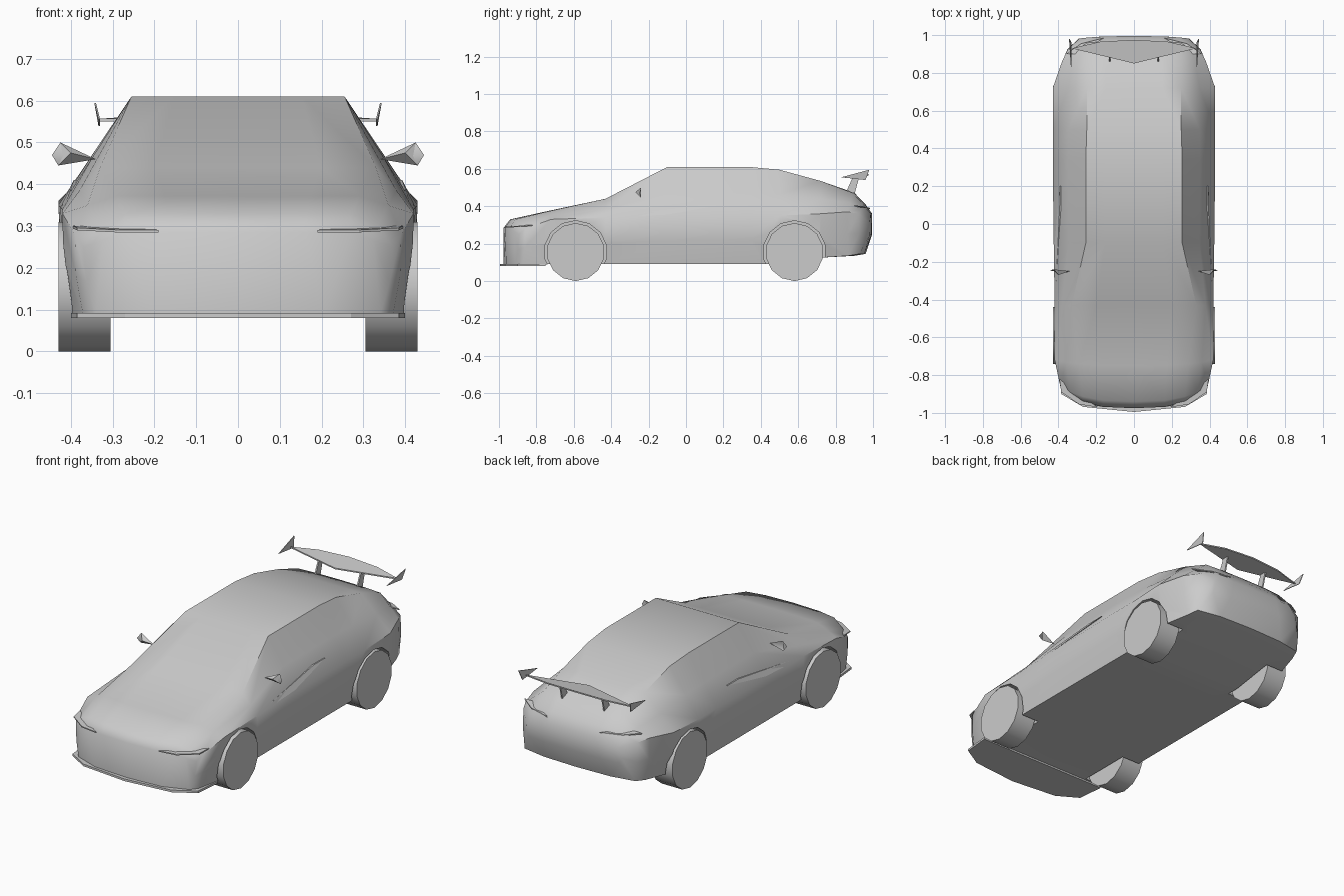
import bpy, bmesh, math
from mathutils import Vector

if "Cube" in bpy.data.objects:
    bpy.data.objects.remove(bpy.data.objects["Cube"], do_unlink=True)

grey = bpy.data.materials.new("plain grey")
grey.use_nodes = True
grey.diffuse_color = (0.6, 0.6, 0.6, 1)
grey.node_tree.nodes["Principled BSDF"].inputs["Base Color"].default_value = grey.diffuse_color


def finish(name, bm, angle=None):
    bmesh.ops.recalc_face_normals(bm, faces=bm.faces)
    mesh = bpy.data.meshes.new(name)
    bm.to_mesh(mesh)
    bm.free()
    ob = bpy.data.objects.new(name, mesh)
    bpy.context.collection.objects.link(ob)
    mesh.materials.append(grey)
    if angle:
        smooth(ob, angle)
    return ob


def smooth(ob, angle):
    bpy.ops.object.select_all(action='DESELECT')
    ob.select_set(True)
    bpy.context.view_layer.objects.active = ob
    bpy.ops.object.shade_smooth_by_angle(angle=math.radians(angle))


def slab(name, outline, offset):
    """Extrude a polygon along an offset vector."""
    bm = bmesh.new()
    face = bm.faces.new([bm.verts.new(p) for p in outline])
    moved = bmesh.ops.extrude_face_region(bm, geom=[face])["geom"]
    verts = [v for v in moved if isinstance(v, bmesh.types.BMVert)]
    bmesh.ops.translate(bm, verts=verts, vec=Vector(offset))
    return finish(name, bm)


def pair(name, outline, offset):
    """Make a slab on each side of the car."""
    for side, s in (("left", 1), ("right", -1)):
        slab(f"{side}_{name}", [(s * x, y, z) for x, y, z in outline],
             (s * offset[0], offset[1], offset[2]))


def cylinder(name, x, y, z, radius, width, sides, angle=None):
    bm = bmesh.new()
    ends = []
    for dx in (-width / 2, width / 2):
        ends.append([bm.verts.new((x + dx,
                                   y + radius * math.sin(math.tau * i / sides),
                                   z + radius * math.cos(math.tau * i / sides)))
                     for i in range(sides)])
        bm.faces.new(ends[-1])
    for i in range(sides):
        j = (i + 1) % sides
        bm.faces.new((ends[0][i], ends[0][j], ends[1][j], ends[1][i]))
    return finish(name, bm, angle)


def mix(a, b, t):
    return a + (b - a) * t


# Body stations: y, sill, belt and top half widths, floor, belt and top heights, corner sweep
STATIONS = [
    (-.975, .34, .37, .27, .085, .25, .285, .12),
    (-.94, .37, .39, .27, .085, .28, .33, .10),
    (-.75, .40, .42, .29, .09, .33, .372, .03),
    (-.43, .40, .42, .33, .09, .34, .44, 0),
    (-.10, .40, .425, .255, .09, .345, .61, 0),
    (.34, .40, .43, .255, .09, .35, .61, 0),
    (.50, .40, .43, .25, .09, .35, .595, 0),
    (.72, .40, .43, .25, .125, .36, .535, 0),
    (.90, .36, .38, .25, .135, .37, .472, -.05),
    (.96, .34, .35, .25, .145, .36, .41, -.06),
    (.995, .28, .29, .24, .25, .31, .36, -.04),
]


def half_section(y, ws, wb, wt, zb, zm, zt, sweep):
    points = [(0, zb), (ws * .6, zb), (ws, zb),
              (mix(ws, wb, .5) + .008, mix(zb, zm, .5)), (wb, zm),
              (mix(wb, wt, .46), mix(zm, zt, .46)),
              (wt, zt), (wt * .6, zt), (0, zt)]
    return [Vector((x, y + sweep * (x / .42) ** 3, z)) for x, z in points]


def make_body():
    bm = bmesh.new()
    for s in (1, -1):
        rows = [[bm.verts.new((s * p.x, p.y, p.z)) for p in half_section(*st)]
                for st in STATIONS]
        for a, b in zip(rows, rows[1:]):
            for i in range(len(a) - 1):
                bm.faces.new((a[i], a[i + 1], b[i + 1], b[i]))
        # Close the nose and tail in columns so they keep their curve
        for r in (rows[0], rows[-1]):
            for i in range(3):
                bm.faces.new((r[i], r[i + 1], r[7 - i], r[8 - i]))
            bm.faces.new((r[3], r[4], r[5]))
    bmesh.ops.remove_doubles(bm, verts=bm.verts, dist=.0005)
    return finish("body", bm)


body = make_body()

# Wheels and the arches around them
WHEELS = {"front": -.59, "rear": .58}
for end, y in WHEELS.items():
    for side, s in (("left", 1), ("right", -1)):
        cutter = cylinder("arch_cutter", s * .45, y, .155, .168, .32, 14)
        cutter.hide_render = True
        mod = body.modifiers.new("arch", 'BOOLEAN')
        mod.operation = 'DIFFERENCE'
        mod.solver = 'EXACT'
        mod.object = cutter
        bpy.context.view_layer.objects.active = body
        bpy.ops.object.modifier_apply(modifier=mod.name)
        bpy.data.objects.remove(cutter, do_unlink=True)
        cylinder(f"{end}_{side}_wheel", s * .3675, y, .155, .155, .125, 14, 40)
smooth(body, 42)

# Front splitter
edge = [(.40, -.75), (.385, -.90), (.27, -.968), (0, -.995)]
slab("front_splitter", [(x, y, .08) for x, y in edge]
     + [(-x, y, .08) for x, y in reversed(edge[:-1])], (0, 0, .012))

# Headlight lids and rear light lids
pair("headlight_lid", [(.19, -.97, .285), (.29, -.955, .285), (.385, -.89, .29),
                       (.395, -.82, .295), (.30, -.90, .29)], (0, 0, .006))
pair("rear_light_lid", [(.16, .985, .385), (.28, .955, .39), (.36, .90, .40),
                        (.30, .90, .40)], (0, 0, .006))

# Exhaust tips
pair("exhaust_tip", [(.20, .93, .17), (.24, .93, .17), (.225, .93, .225)], (0, .025, 0))

# Crease blades along the doors
pair("door_crease", [(.412, -.48, .335), (.412, -.10, .355), (.385, .20, .41),
                     (.385, .10, .41)], (.008, 0, 0))


# Door mirrors: tapered stalk to a kite-shaped head
def mirror(name, s):
    bm = bmesh.new()
    root = bm.verts.new((s * .34, -.25, .46))
    rim = [bm.verts.new((s * x, y, z)) for x, y, z in
           ((.43, -.24, .445), (.445, -.25, .47), (.425, -.24, .50), (.40, -.27, .475))]
    bm.faces.new(rim)
    for i in range(4):
        bm.faces.new((root, rim[i], rim[(i + 1) % 4]))
    finish(name, bm, 50)


mirror("left_mirror", 1)
mirror("right_mirror", -1)

# Rear wing with struts and end plates
slab("rear_wing", [(0, .85, .55), (.33, .93, .55), (.18, .965, .56), (0, .975, .565),
                   (-.18, .965, .56), (-.33, .93, .55)], (0, 0, .007))
pair("wing_strut", [(.125, .85, .46), (.125, .90, .46), (.125, .925, .553),
                    (.125, .89, .553)], (.008, 0, 0))
pair("wing_end_plate", [(.33, .83, .555), (.34, .98, .595), (.33, .96, .54)], (.004, 0, 0))
